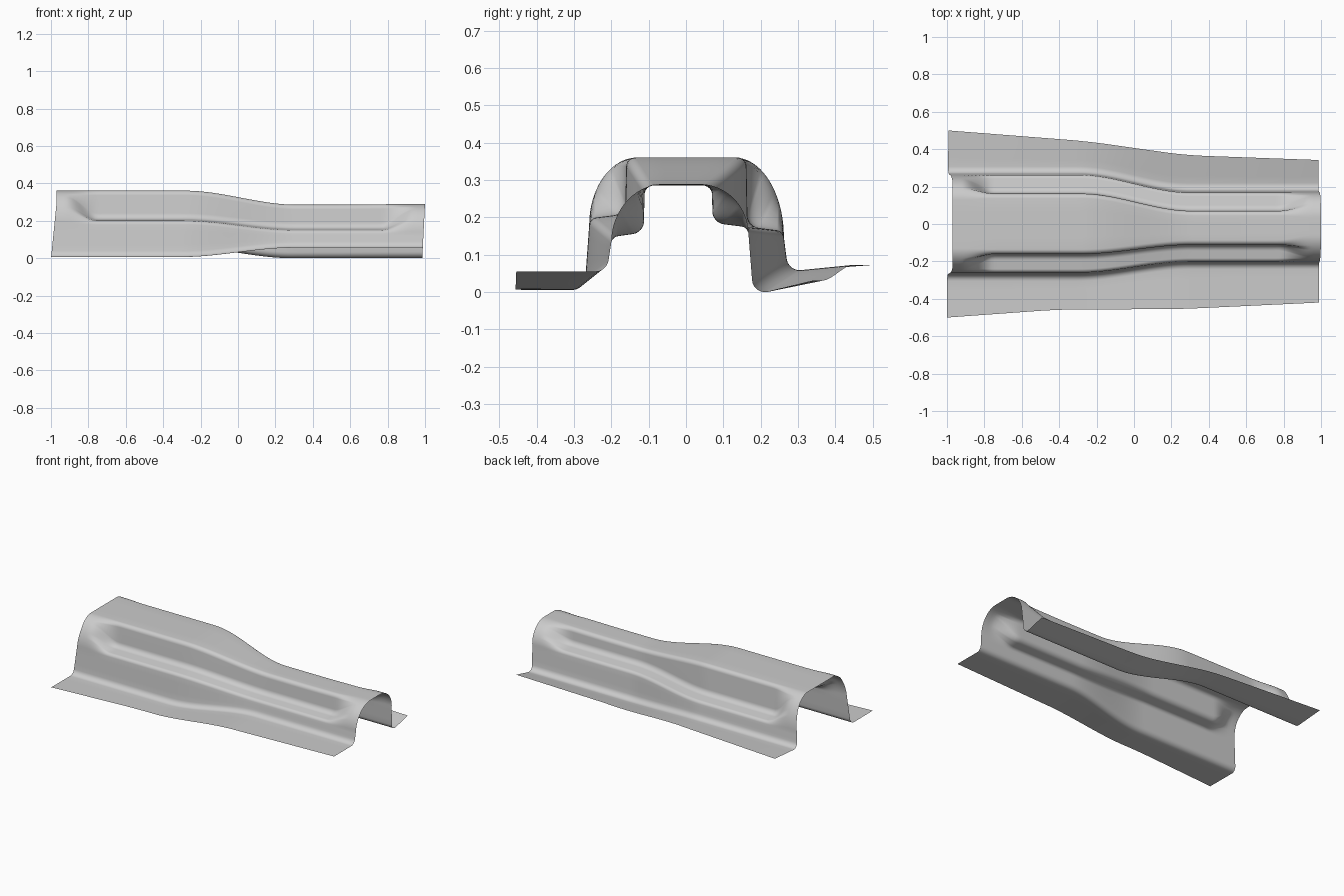
import bpy, bmesh, math
from mathutils import Vector

cube = bpy.data.objects.get("Cube")
if cube:
    bpy.data.objects.remove(cube, do_unlink=True)

STATIONS = 110   # cross-sections along the rail
ARC = 7          # points per rounded bend


def smooth(a, b, x):
    t = max(0.0, min(1.0, (x - a) / (b - a)))
    return t * t * (3 - 2 * t)


def mix(a, b, t):
    return a + (b - a) * t


def fillet(prev, corner, nxt, radius):
    """Rounded bend as a quadratic-rational arc between two straight runs."""
    d1, d2 = (prev - corner), (nxt - corner)
    half = d1.angle(d2) / 2
    cut = min(radius / math.tan(half), 0.48 * d1.length, 0.48 * d2.length)
    a = corner + d1.normalized() * cut
    b = corner + d2.normalized() * cut
    w = math.sin(half)
    pts = []
    for i in range(ARC):
        t = i / (ARC - 1)
        k0, k1, k2 = (1 - t) ** 2, 2 * w * t * (1 - t), t * t
        pts.append((a * k0 + corner * k1 + b * k2) / (k0 + k1 + k2))
    return pts


# Each side: value pairs (wide end, narrow end)
FRONT = dict(wall=(-0.258, -0.198), step=(0.202, 0.152), inner=(-0.163, -0.113),
             base=(0.01, 0.06), lip=(0.011, 0.06), crown=(-0.13, -0.06), foot=-0.014,
             edge=[(-1, -0.5), (-0.4, -0.457), (0.25, -0.455), (1, -0.42)])
BACK = dict(wall=(0.26, 0.166), step=(0.168, 0.178), inner=(0.165, 0.071),
            base=(0.06, -0.003), lip=(0.077, 0.036), crown=(0.13, 0.035), foot=0.014,
            edge=[(-1, 0.5), (-0.25, 0.442), (0.28, 0.368), (1, 0.342)])


def edge_at(points, x):
    for (x0, y0), (x1, y1) in zip(points, points[1:]):
        if x <= x1:
            return mix(y0, y1, (x - x0) / (x1 - x0))
    return points[-1][1]


def half_section(side, x):
    """Flange edge, foot bend, wall, recessed shoulder, crown edge."""
    s = smooth(-0.3, 0.3, x)
    v = {k: mix(*side[k], s) for k in ("wall", "step", "inner", "base", "lip", "crown")}
    top = mix(0.365, 0.29, s) + 0.004 * smooth(0.5, 1, x)
    # average the flange edge locally for soft bends
    y_edge = sum(edge_at(side["edge"], max(-1, min(1, x + d))) for d in (-.1, -.05, 0, .05, .1)) / 5
    if abs(x) > 0.9:
        y_edge = edge_at(side["edge"], x)
    lip = Vector((y_edge, v["lip"]))
    foot = Vector((v["wall"] + side["foot"], v["base"]))
    ledge = Vector((v["wall"], v["step"]))
    root = Vector((v["inner"], v["step"] + 0.012))
    peak = Vector((v["inner"] * 0.98, top))
    middle = Vector((mix(0, -0.02, s), top))

    flange = fillet(lip, foot, ledge, 0.035)
    stepped = (fillet(foot, ledge, root, 0.022) + fillet(ledge, root, peak, 0.035)
               + fillet(root, peak, middle, 0.025))
    # plain rounded shoulder used at both ends
    start = stepped[0]
    n = len(stepped)
    arch = []
    for i in range(n):
        a = math.pi / 2 * i / (n - 1)
        arch.append(Vector((mix(v["crown"], start.x, math.cos(a)),
                            mix(start.y, top, math.sin(a)))))
    recess = smooth(-0.95, -0.77, x) * (1 - smooth(0.77, 0.95, x))
    shoulder = [p.lerp(q, recess) for p, q in zip(arch, stepped)]
    runs = [lip.lerp(flange[0], i / 4) for i in range(4)] + flange
    runs += [flange[-1].lerp(shoulder[0], i / 4) for i in range(1, 4)]
    return runs + shoulder


def section(x):
    front, back = half_section(FRONT, x), half_section(BACK, x)
    crown = [front[-1].lerp(back[-1], i / 4) for i in range(1, 4)]
    return front + crown + back[::-1]


# Pressed sheet rail
bm = bmesh.new()
rows = []
for i in range(STATIONS + 1):
    u = i / STATIONS
    row = []
    for p in section(mix(-1, 1, u)):
        h = max(0.0, min(1.0, p.y / 0.3))
        # both ends are trimmed at a slight slant
        row.append(bm.verts.new((mix(-1 + 0.03 * h, 0.985 + 0.015 * h, u), p.x, p.y)))
    rows.append(row)
for r0, r1 in zip(rows, rows[1:]):
    for j in range(len(r0) - 1):
        bm.faces.new((r0[j], r1[j], r1[j + 1], r0[j + 1]))
low = min(vert.co.z for vert in bm.verts)
for vert in bm.verts:
    vert.co.z -= low
for face in bm.faces:
    face.smooth = True

mesh = bpy.data.meshes.new("pressed_rail")
bm.to_mesh(mesh)
bm.free()
rail = bpy.data.objects.new("pressed_rail", mesh)
bpy.context.collection.objects.link(rail)

# Plain sheet metal colour
metal = bpy.data.materials.new("light_grey_metal")
metal.use_nodes = True
grey = (0.6, 0.6, 0.6, 1)
metal.diffuse_color = grey
metal.node_tree.nodes["Principled BSDF"].inputs["Base Color"].default_value = grey
mesh.materials.append(metal)
